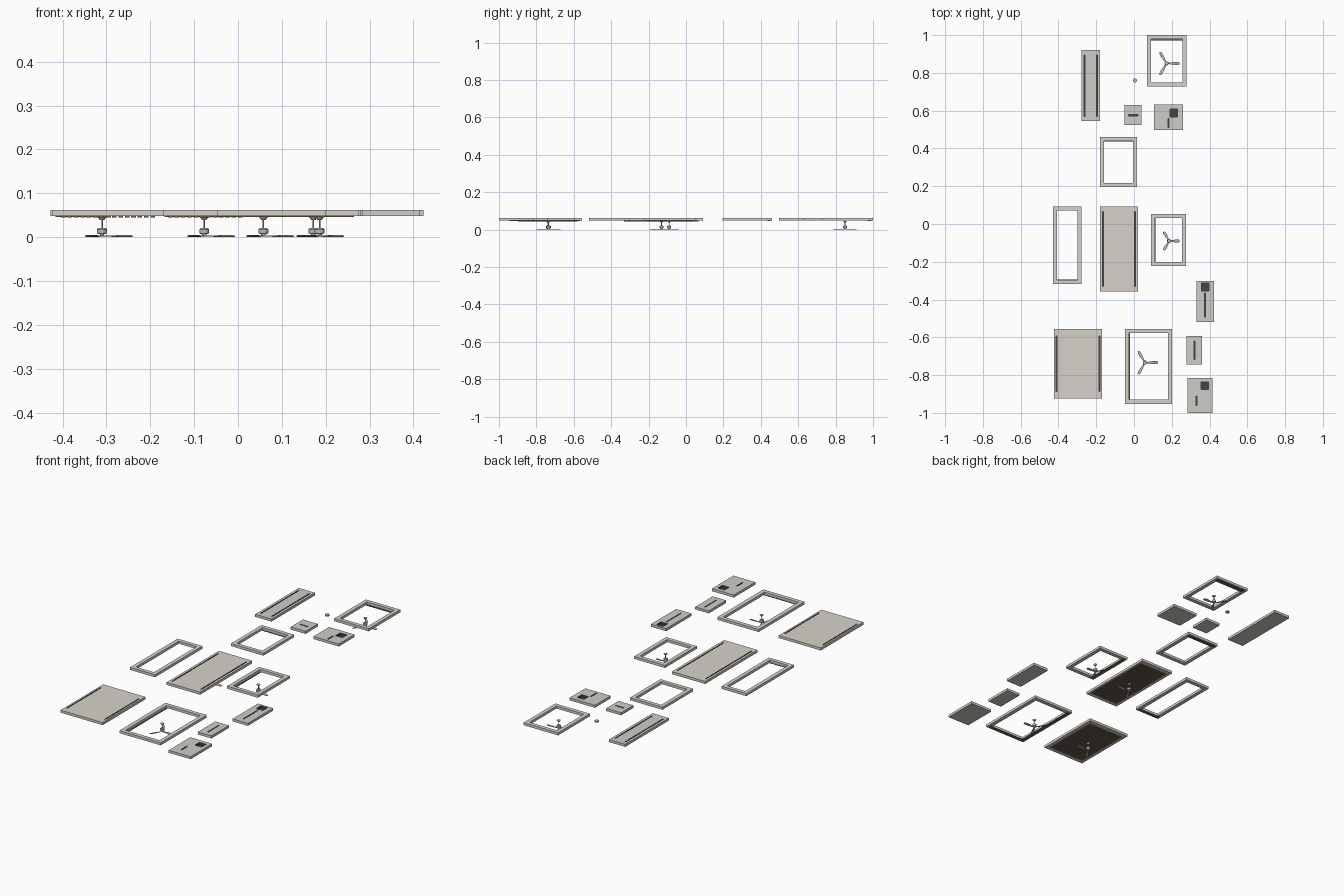
import bpy, bmesh
from math import sin, cos, radians, pi
from mathutils import Matrix, Vector

if "Cube" in bpy.data.objects:
    bpy.data.objects.remove(bpy.data.objects["Cube"])

Z0, Z1 = 0.048, 0.062          # underside and top of every ceiling section


def mat(name, col):
    m = bpy.data.materials.new(name)
    m.diffuse_color = (*col, 1)
    m.use_nodes = True
    m.node_tree.nodes["Principled BSDF"].inputs["Base Color"].default_value = m.diffuse_color
    return m


PLASTER = mat("plaster", (0.68, 0.65, 0.59))
GREY = mat("grey_plaster", (0.62, 0.61, 0.57))
WOOD = mat("dark_wood", (0.16, 0.12, 0.08))
DARK = mat("dark_recess", (0.06, 0.06, 0.06))
METAL = mat("metal", (0.5, 0.5, 0.49))


def finish(name, bm, m):
    bmesh.ops.recalc_face_normals(bm, faces=bm.faces)
    me = bpy.data.meshes.new(name)
    bm.to_mesh(me)
    bm.free()
    ob = bpy.data.objects.new(name, me)
    me.materials.append(m)
    bpy.context.collection.objects.link(ob)
    return ob


def add_box(bm, x0, x1, y0, y1, z0, z1):
    c = Matrix.Translation(((x0 + x1) / 2, (y0 + y1) / 2, (z0 + z1) / 2))
    s = Matrix.Diagonal((x1 - x0, y1 - y0, z1 - z0, 1))
    bmesh.ops.create_cube(bm, size=1, matrix=c @ s)


def boxes(name, items, m):
    bm = bmesh.new()
    for b in items:
        add_box(bm, *b)
    return finish(name, bm, m)


def panel(name, x0, x1, y0, y1, m, recesses):
    """Solid section with shallow dark recesses (light slots, vents) in its top."""
    ob = boxes(name, [(x0, x1, y0, y1, Z0, Z1)], m)
    cut = boxes(name + "_cutter", [(*r, Z0 + 0.002, Z1 + 0.01) for r in recesses], DARK)
    cut.hide_render = True
    cut.hide_viewport = True
    cut.display_type = 'WIRE'
    mod = ob.modifiers.new("recess", 'BOOLEAN')
    mod.operation = 'DIFFERENCE'
    mod.solver = 'EXACT'
    mod.material_mode = 'TRANSFER'
    mod.object = cut


def frame(name, x0, x1, y0, y1, w=0.021):
    """Open rectangular ring."""
    bm = bmesh.new()
    loops = []
    for d, z in ((0, Z0), (0, Z1), (w, Z1), (w, Z0)):
        loops.append([bm.verts.new((x, y, z)) for x, y in (
            (x0 + d, y0 + d), (x1 - d, y0 + d), (x1 - d, y1 - d), (x0 + d, y1 - d))])
    for i in range(4):
        a, b = loops[i], loops[(i + 1) % 4]
        for j in range(4):
            k = (j + 1) % 4
            bm.faces.new((a[j], a[k], b[k], b[j]))
    finish(name, bm, PLASTER)


def slats(name, x0, x1, y0, y1, pitch=0.0145):
    n = int((x1 - x0) / pitch)
    boxes(name, [(x0 + i * pitch, x0 + i * pitch + 0.0105, y0, y1, 0.0445, Z0 + 0.0005)
                 for i in range(n + 1)], WOOD)


def cylinder(bm, r0, r1, x, y, z0, z1, n=24):
    bmesh.ops.create_cone(bm, cap_ends=True, segments=n, radius1=r0, radius2=r1,
                          depth=z1 - z0, matrix=Matrix.Translation((x, y, (z0 + z1) / 2)))


def fan(name, x, y, r=0.07):
    # motor, rod and canopy
    bm = bmesh.new()
    cylinder(bm, 0.009, 0.011, x, y, 0.007, 0.010)
    cylinder(bm, 0.011, 0.011, x, y, 0.010, 0.018)
    cylinder(bm, 0.011, 0.008, x, y, 0.018, 0.021)
    cylinder(bm, 0.005, 0.005, x, y, 0.002, 0.008)
    cylinder(bm, 0.0018, 0.0018, x, y, 0.020, 0.042, 10)
    cylinder(bm, 0.005, 0.010, x, y, 0.039, 0.046)
    finish(name + "_motor", bm, METAL)
    # three pitched blades
    bm = bmesh.new()
    prof = ((0.05, 0.003), (0.3, 0.0045), (0.6, 0.0075), (0.88, 0.0075), (1.0, 0.004))
    for k in range(3):
        T = (Matrix.Translation((x, y, 0.0025)) @ Matrix.Rotation(2 * pi * k / 3, 4, 'Z')
             @ Matrix.Rotation(radians(10), 4, 'X'))
        ring = [(t * r, -w) for t, w in prof] + [(t * r, w) for t, w in reversed(prof)]
        lo, hi = [[bm.verts.new(T @ Vector((px, py, z))) for px, py in ring]
                  for z in (-0.0008, 0.0008)]
        bm.faces.new(lo)
        bm.faces.new(hi)
        for i in range(len(ring)):
            j = (i + 1) % len(ring)
            bm.faces.new((lo[i], lo[j], hi[j], hi[i]))
    finish(name + "_blades", bm, METAL)


def side_slots(x0, x1, y0, y1, inset, end):
    return [(x0 + inset, x0 + inset + 0.005, y0 + end, y1 - end),
            (x1 - inset - 0.005, x1 - inset, y0 + end, y1 - end)]


# large solid sections with slats underneath
for name, b, inset, end in (("bedroom_panel", (-0.423, -0.169, -0.923, -0.556), 0.010, 0.036),
                            ("lounge_panel", (-0.18, 0.021, -0.357, 0.092), 0.013, 0.026)):
    panel(name, *b, PLASTER, side_slots(*b, inset, end))
    slats(name + "_slats", b[0] + 0.02, b[1] - 0.018, b[2] + 0.025, b[3] - 0.025)
b = (-0.278, -0.18, 0.545, 0.92)
panel("corridor_panel", *b, GREY, side_slots(*b, 0.014, 0.024))

# small solid sections with a single slot and sometimes a vent
panel("small_square_panel", -0.05, 0.04, 0.524, 0.63, GREY, [(-0.03, 0.02, 0.573, 0.579)])
panel("rear_vent_panel", 0.106, 0.259, 0.497, 0.632, GREY,
      [(0.19, 0.231, 0.567, 0.608), (0.179, 0.185, 0.512, 0.558)])
panel("side_vent_panel", 0.331, 0.423, -0.519, -0.302, GREY,
      [(0.357, 0.398, -0.354, -0.313), (0.373, 0.378, -0.492, -0.365)])
panel("small_oblong_panel", 0.278, 0.36, -0.743, -0.593, GREY, [(0.317, 0.322, -0.717, -0.62)])
panel("front_vent_panel", 0.283, 0.415, -1.0, -0.815, GREY,
      [(0.354, 0.395, -0.877, -0.837), (0.328, 0.334, -0.96, -0.91)])

# open ceiling frames
frame("rear_frame", 0.07, 0.278, 0.727, 1.0)
frame("middle_frame", -0.18, 0.016, 0.196, 0.46)
frame("left_frame", -0.428, -0.278, -0.317, 0.092)
frame("right_frame", 0.09, 0.275, -0.222, 0.053)
frame("front_frame", -0.048, 0.201, -0.952, -0.556, 0.022)

# dark trims below the frames
trims = ((0.085, 0.265, 0.971, 0.992), (-0.168, 0.004, 0.436, 0.452),
         (-0.416, -0.29, -0.31, -0.294), (0.098, 0.115, -0.212, 0.043),
         (-0.042, -0.022, -0.94, -0.568), (-0.022, 0.19, -0.944, -0.928))
for i, t in enumerate(trims):
    boxes("frame_trim_%d" % (i + 1), [(*t, 0.0455, Z0 + 0.0005)], WOOD)

# ceiling fans
fan("bedroom_fan", -0.31, -0.738)
fan("lounge_fan", -0.077, -0.131)
fan("front_fan", 0.058, -0.734)
fan("right_fan", 0.186, -0.09, 0.056)
fan("rear_fan", 0.172, 0.85)

# loose round downlight
bm = bmesh.new()
cylinder(bm, 0.011, 0.011, 0.005, 0.76, 0.048, 0.055)
finish("downlight", bm, METAL)
